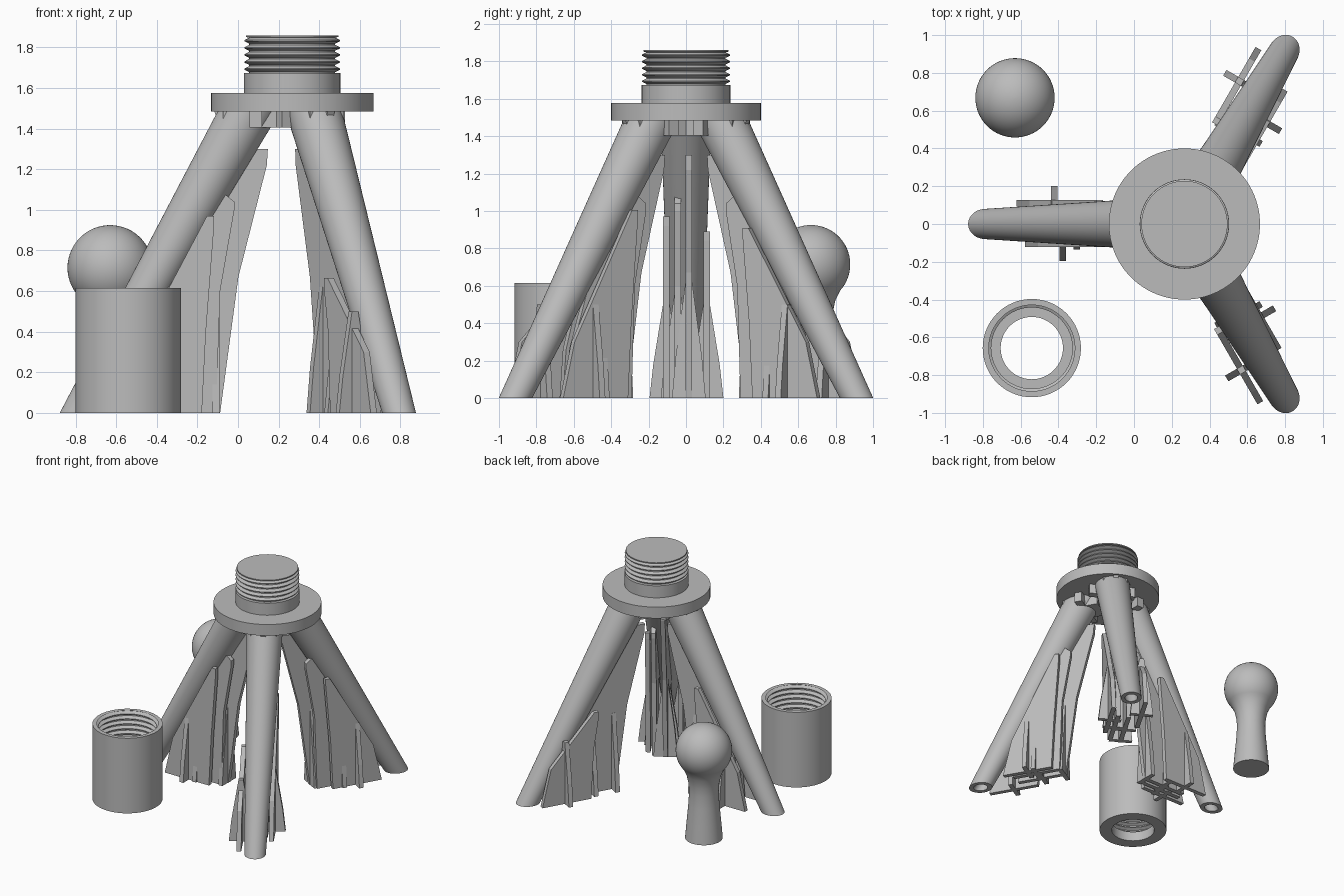
import bpy, bmesh, math
from mathutils import Matrix

if "Cube" in bpy.data.objects:
    bpy.data.objects.remove(bpy.data.objects["Cube"])

grey = bpy.data.materials.new("plain_grey")
grey.diffuse_color = (0.5, 0.5, 0.5, 1)
grey.use_nodes = True
grey.node_tree.nodes["Principled BSDF"].inputs["Base Color"].default_value = grey.diffuse_color
HUB = (0.267, 0.0)
QUARTER = Matrix.Rotation(math.pi / 2, 4, 'Z')


def finish(name, bm, place, smooth=True):
    bmesh.ops.recalc_face_normals(bm, faces=bm.faces)
    bm.transform(place)
    mesh = bpy.data.meshes.new(name)
    bm.to_mesh(mesh)
    bm.free()
    ob = bpy.data.objects.new(name, mesh)
    bpy.context.collection.objects.link(ob)
    mesh.materials.append(grey)
    if smooth:
        bpy.ops.object.select_all(action='DESELECT')
        ob.select_set(True)
        bpy.context.view_layer.objects.active = ob
        bpy.ops.object.shade_smooth_by_angle(angle=math.radians(35))
    return ob


def loft(name, rings, place, caps=True, closed=False, n=64):
    """Stack of horizontal ellipses: (centre x, x radius, y radius, z)."""
    bm = bmesh.new()
    loops = [[bm.verts.new((cx + a * math.cos(2 * math.pi * i / n),
                            b * math.sin(2 * math.pi * i / n), z)) for i in range(n)]
             for cx, a, b, z in rings]
    pairs = list(zip(loops, loops[1:])) + ([(loops[-1], loops[0])] if closed else [])
    for lo, hi in pairs:
        for i in range(n):
            j = (i + 1) % n
            bm.faces.new((lo[i], lo[j], hi[j], hi[i]))
    if caps:
        bm.faces.new(loops[0])
        bm.faces.new(loops[-1])
    return finish(name, bm, place)


def lathe(name, profile, x, y, **kw):
    return loft(name, [(0, r, r, z) for r, z in profile],
                Matrix.Translation((x, y, 0)), **kw)


def plate(name, outline, thick, place):
    """Upright slab: outline in x and z, thickness along y."""
    bm = bmesh.new()
    face = bm.faces.new([bm.verts.new((x, -thick / 2, z)) for x, z in outline])
    new = bmesh.ops.extrude_face_region(bm, geom=[face])["geom"]
    bmesh.ops.translate(bm, vec=(0, thick, 0),
                        verts=[v for v in new if isinstance(v, bmesh.types.BMVert)])
    return finish(name, bm, place, smooth=False)


def thread(z0, z1, root, crest, turns):
    step = (z1 - z0) / turns
    pts = []
    for i in range(turns):
        z = z0 + i * step
        pts += [(root, z + 0.12 * step), (crest, z + 0.45 * step),
                (crest, z + 0.6 * step), (root, z + 0.95 * step)]
    return pts


# Hub: flange, collar and threaded stud
lathe("flange", [(0.4, 1.485), (0.4, 1.577)], *HUB, n=96)
lathe("collar", [(0.237, 1.57), (0.237, 1.675)], *HUB)
lathe("threaded_stud", [(0.212, 1.67)] + thread(1.675, 1.85, 0.212, 0.236, 5)
      + [(0.228, 1.852), (0.228, 1.86)], *HUB)

# Threaded socket with a smaller hole through its floor
lathe("threaded_socket", [(0.165, 0), (0.26, 0), (0.26, 0.615), (0.228, 0.615)]
      + thread(0.09, 0.61, 0.24, 0.215, 13)[::-1] + [(0.22, 0.08), (0.165, 0.08)],
      -0.541, -0.657, caps=False, closed=True)

# Ball-ended knob
ball = [(0.21 * math.cos(math.radians(a)), 0.715 + 0.21 * math.sin(math.radians(a)))
        for a in range(-42, 90, 6)]
lathe("ball_knob", [(0.14, 0), (0.127, 0.15), (0.115, 0.28), (0.11, 0.38),
                    (0.115, 0.45), (0.13, 0.52)] + ball + [(0.004, 0.925)],
      -0.63, 0.668)

# Per leg: side offset of the tall and second fins, then (offset, centre) of side fins
LEGS = {
    180: (-0.015, 0.045, [(0.105, 0.645), (-0.11, 0.69)]),
    60: (0.035, -0.05, [(0.125, 0.8), (-0.105, 0.68)]),
    -60: (-0.035, 0.05, [(0.1, 0.625), (-0.125, 0.82)]),
}
for angle, (tall, second, sides) in LEGS.items():
    base = Matrix.Translation((*HUB, 0)) @ Matrix.Rotation(math.radians(angle), 4, 'Z')

    # Tapered leg, with a blind hole in the foot
    loft("leg", [(0.915, 0.055, 0.048, 0.25), (1.053, 0.055, 0.048, 0),
                 (1.053, 0.092, 0.08, 0), (0.21, 0.155, 0.135, 1.49)], base)

    # Gussets under the flange
    plate("radial_gusset", [(0.05, 1.405), (0.34, 1.405), (0.34, 1.49), (0.05, 1.49)],
          0.19, base)
    plate("outer_gusset", [(0.3, 1.42), (0.36, 1.42), (0.385, 1.49), (0.3, 1.49)],
          0.04, base)
    plate("cross_gusset", [(-0.18, 1.405), (0.18, 1.405), (0.18, 1.49), (-0.18, 1.49)],
          0.06, base @ Matrix.Translation((0.18, 0, 0)) @ QUARTER)

    # Tall and second fins under the middle of the leg
    plate("tall_fin", [(0.355, 0), (0.265, 0.67), (0.125, 1.22), (0.12, 1.3),
                       (0.24, 1.3), (0.64, 0.6), (0.73, 0.26), (0.75, 0)],
          0.035, base @ Matrix.Translation((0, tall, 0)))
    plate("second_fin", [(0.375, 0), (0.355, 0.6), (0.285, 1.0), (0.285, 1.04),
                         (0.36, 1.1), (0.64, 0.6), (0.74, 0.26), (0.76, 0)],
          0.035, base @ Matrix.Translation((0, second, 0)))
    braces = [(tall, 0.375, 0.62), (tall, 0.55, 0.5), (second, 0.57, 0.55)]

    # Lower fins beside the leg, leaning with it
    for off, mid in sides:
        top = mid - 0.26
        h = (1.06 - top) / 0.572 - 0.21
        plate("side_fin", [(mid - 0.2, 0), (mid - 0.22, 0.4), (top, h - 0.05),
                           (top, h), (top + 0.035, h), (mid + 0.13, 0.3), (mid + 0.2, 0)],
              0.035, base @ Matrix.Translation((0, off, 0)))
        braces.append((off, mid, 0.5))

    # Tapered braces crossing the fins
    for off, r, h in braces:
        plate("fin_brace", [(-0.09, 0), (0.09, 0), (0.07, 0.36 * h), (0.018, h),
                            (-0.018, h), (-0.07, 0.36 * h)], 0.035,
              base @ Matrix.Translation((r, off, 0)) @ QUARTER)
